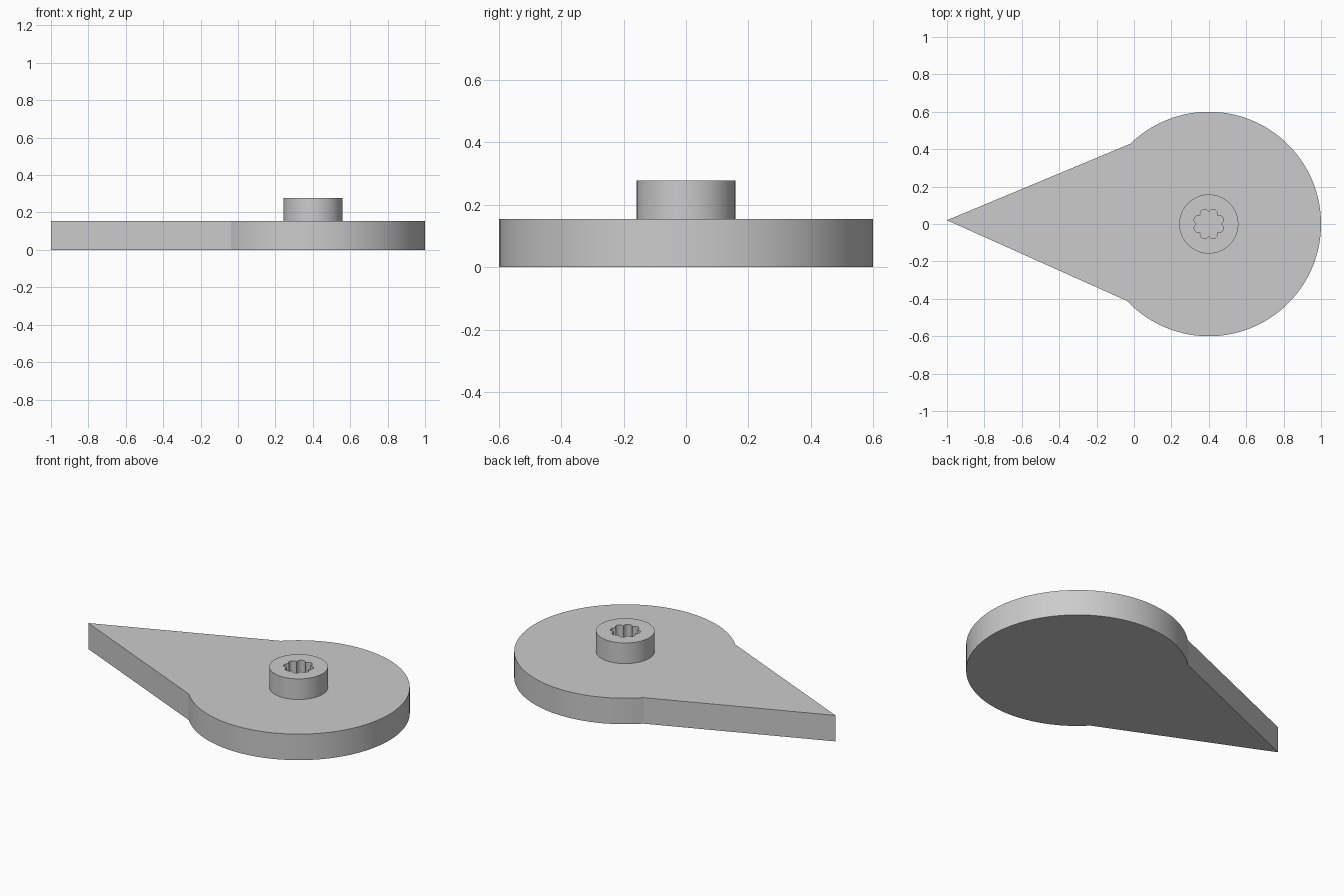
import bpy
import bmesh
from math import sin, cos, pi, atan2

cube = bpy.data.objects.get("Cube")
if cube:
    bpy.data.objects.remove(cube)

CENTRE_X = 0.4
PLATE_TOP = 0.155
BOSS_TOP = 0.278

grey = bpy.data.materials.new("plain_grey")
grey.use_nodes = True
grey.diffuse_color = (0.6, 0.6, 0.6, 1)
grey.node_tree.nodes["Principled BSDF"].inputs["Base Color"].default_value = (0.6, 0.6, 0.6, 1)


def finish(bm, name):
    """Turn a bmesh into a grey object, smooth on its curved walls."""
    bmesh.ops.recalc_face_normals(bm, faces=bm.faces)
    mesh = bpy.data.meshes.new(name)
    bm.to_mesh(mesh)
    bm.free()
    obj = bpy.data.objects.new(name, mesh)
    bpy.context.collection.objects.link(obj)
    mesh.materials.append(grey)
    bpy.ops.object.select_all(action="DESELECT")
    obj.select_set(True)
    bpy.context.view_layer.objects.active = obj
    bpy.ops.object.shade_smooth_by_angle(angle=0.35)


def polar(radius, angle):
    return CENTRE_X + radius * cos(angle), radius * sin(angle)


# Teardrop plate: a round disc running into a pointed arm
start = atan2(-0.41, -0.435)
end = atan2(0.43, -0.42)
steps = 96
outline = [polar(0.6, start + (end - start) * i / steps) for i in range(steps + 1)]
outline.append((-1.0, 0.02))
bm = bmesh.new()
base = bm.faces.new([bm.verts.new((x, y, 0)) for x, y in outline])
top = bmesh.ops.extrude_face_region(bm, geom=[base], use_keep_orig=True)["geom"]
bmesh.ops.translate(bm, vec=(0, 0, PLATE_TOP),
                    verts=[v for v in top if isinstance(v, bmesh.types.BMVert)])
finish(bm, "pointer_plate")

# Round boss with an eight-lobed socket open down to the plate
bm = bmesh.new()
count = 128


def ring(radius_at, z):
    angles = [2 * pi * i / count for i in range(count)]
    return [bm.verts.new((*polar(radius_at(a), a), z)) for a in angles]


def boss_radius(angle):
    return 0.158


def socket_radius(angle):
    return 0.063 + 0.02 * abs(sin(4 * angle)) ** 0.8


rings = [ring(boss_radius, PLATE_TOP), ring(boss_radius, BOSS_TOP),
         ring(socket_radius, BOSS_TOP), ring(socket_radius, PLATE_TOP)]
for lower, upper in zip(rings, rings[1:] + rings[:1]):
    for i in range(count):
        j = (i + 1) % count
        bm.faces.new((lower[i], lower[j], upper[j], upper[i]))
finish(bm, "socket_boss")
